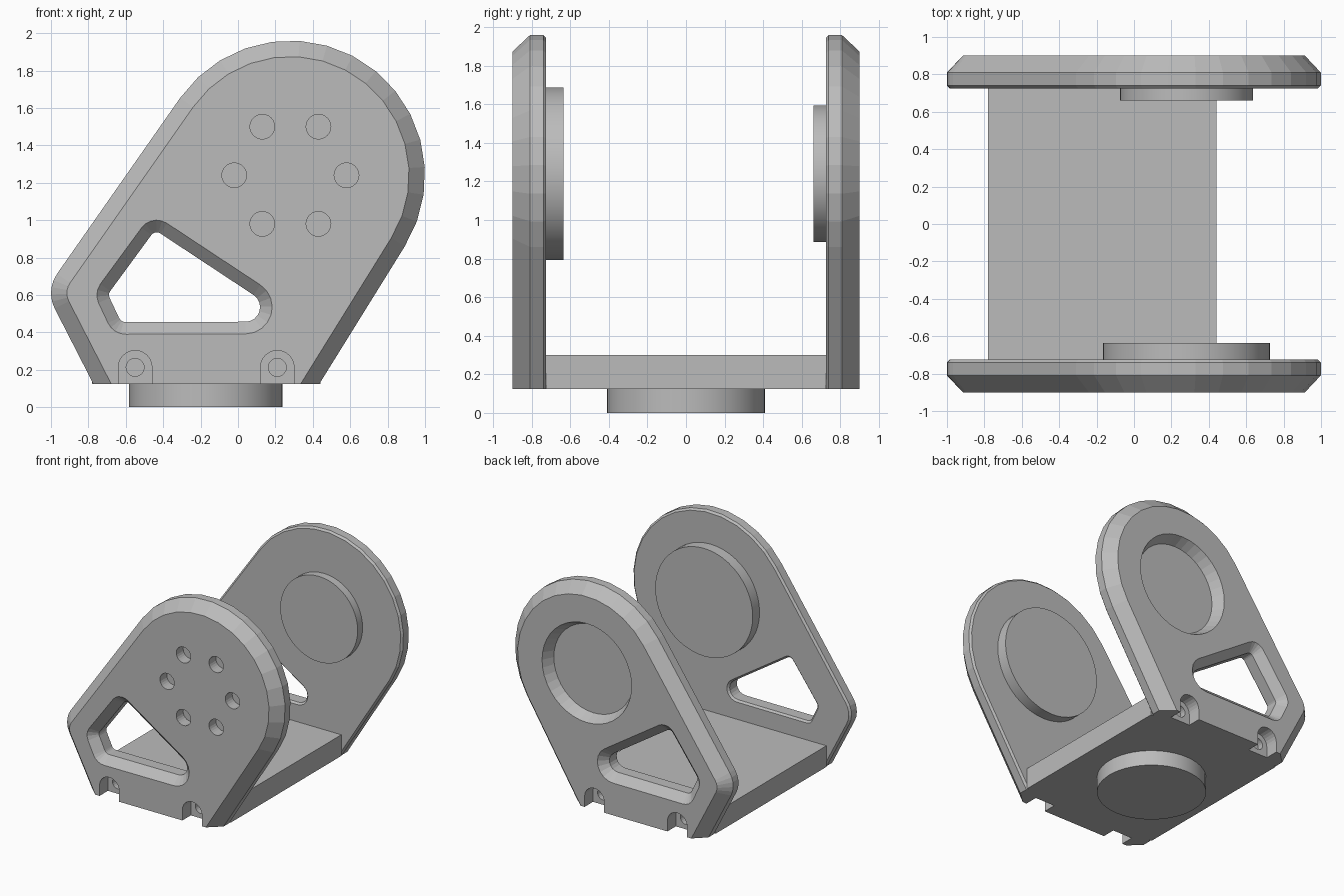
import bpy, bmesh, math
from math import cos, sin, pi

cube = bpy.data.objects.get("Cube")
if cube:
    bpy.data.objects.remove(cube, do_unlink=True)

grey = bpy.data.materials.new("plain_grey")
grey.use_nodes = True
COLOUR = (0.5, 0.5, 0.5, 1)
grey.diffuse_color = COLOUR
grey.node_tree.nodes["Principled BSDF"].inputs["Base Color"].default_value = COLOUR


def hull(circles, grow=0.0, step=11.5):
    """Counter-clockwise outline (x, z) wrapped around circles (x, z, radius)."""
    n = len(circles)
    if n == 1:
        x, z, r = circles[0]
        count = round(360 / step)
        return [(x + (r + grow) * cos(2 * pi * i / count),
                 z + (r + grow) * sin(2 * pi * i / count)) for i in range(count)]
    normals = []
    for i in range(n):
        (x1, z1, r1), (x2, z2, r2) = circles[i], circles[(i + 1) % n]
        dx, dz = x2 - x1, z2 - z1
        normals.append(math.atan2(dz, dx) - math.acos((r1 - r2) / math.hypot(dx, dz)))
    points = []
    for i, (x, z, r) in enumerate(circles):
        start = normals[i - 1]
        span = (normals[i] - start) % (2 * pi)
        count = max(2, round(math.degrees(span) / step))
        for k in range(count + 1):
            a = start + span * k / count
            points.append((x + (r + grow) * cos(a), z + (r + grow) * sin(a)))
    return points


def loft(name, circles, layers, side=1, step=11.5):
    """Solid through outlines at layers of (y, grow), capped at both ends."""
    bm = bmesh.new()
    rings = [[bm.verts.new((x, y * side, z)) for x, z in hull(circles, g, step)]
             for y, g in layers]
    for a, b in zip(rings, rings[1:]):
        for i in range(len(a)):
            j = (i + 1) % len(a)
            bm.faces.new((a[i], a[j], b[j], b[i]))
    bm.faces.new(rings[0])
    bm.faces.new(rings[-1])
    bmesh.ops.recalc_face_normals(bm, faces=bm.faces)
    mesh = bpy.data.meshes.new(name)
    bm.to_mesh(mesh)
    bm.free()
    mesh.materials.append(grey)
    obj = bpy.data.objects.new(name, mesh)
    bpy.context.collection.objects.link(obj)
    return obj


def box(name, x, y, z):
    bpy.ops.mesh.primitive_cube_add(size=1, location=[sum(r) / 2 for r in (x, y, z)])
    obj = bpy.context.object
    obj.name = name
    obj.scale = [r[1] - r[0] for r in (x, y, z)]
    bpy.ops.object.transform_apply(location=True, rotation=False, scale=True)
    obj.data.materials.append(grey)
    return obj


def activate(obj):
    bpy.ops.object.select_all(action='DESELECT')
    obj.select_set(True)
    bpy.context.view_layer.objects.active = obj


def cut(obj, cutter):
    cutter.hide_render = True
    activate(obj)
    mod = obj.modifiers.new("cut", 'BOOLEAN')
    mod.operation = 'DIFFERENCE'
    mod.solver = 'EXACT'
    mod.object = cutter
    bpy.ops.object.modifier_apply(modifier=mod.name)
    bpy.data.objects.remove(cutter, do_unlink=True)


def smooth(obj):
    activate(obj)
    bpy.ops.object.shade_smooth_by_angle(angle=math.radians(30))


PIVOT = (0.28, 1.24)
OUTLINE = [(*PIVOT, 0.72), (-0.82, 0.61, 0.18), (-0.41, -0.19, 0.18), (0.06, -0.10, 0.2)]
WINDOW = [(-0.435, 0.9, 0.035), (-0.655, 0.6, 0.035), (-0.6, 0.495, 0.04), (0.04, 0.535, 0.078)]
BOTTOM = 0.125


def side_plate(name, side):
    # Bevelled plate with a flat foot
    plate = loft(name, OUTLINE, [(0.9, -0.085), (0.81, 0), (0.74, 0), (0.725, -0.015)], side)
    cut(plate, box("foot_cutter", (-2, 2), (-2, 2), (-1, BOTTOM)))
    # Chamfered window
    cut(plate, loft("window_cutter", WINDOW, [(0.95, 0.115), (0.835, 0), (0.74, 0), (0.7, 0.04)],
                    side, 18))
    # Arched screw notches along the foot
    for x in (-0.55, 0.21):
        cut(plate, loft("notch_cutter", [(x, 0.213, 0.09), (x, -0.2, 0.09)],
                        [(0.95, 0), (0.79, 0)], side, 15))
        cut(plate, loft("screw_cutter", [(x, 0.213, 0.048)], [(0.85, 0), (0.74, 0)], side, 18))
    return plate


front_plate = side_plate("front_plate", -1)
back_plate = side_plate("back_plate", 1)

# Ring of six bolt holes in the front plate
for i in range(6):
    a = i * pi / 3
    hole = (PIVOT[0] + 0.3 * cos(a), PIVOT[1] + 0.3 * sin(a), 0.066)
    cut(front_plate, loft("bolt_cutter", [hole], [(0.95, 0), (0.81, 0)], -1, 15))

# Tapered round pocket in the back plate
cut(back_plate, loft("pocket_cutter", [(*PIVOT, 0.365)], [(0.95, 0.07), (0.81, 0)], 1, 9))

# Round bosses on the inner faces
smooth(loft("front_boss", [(*PIVOT, 0.447)], [(0.73, 0), (0.635, 0)], -1, 7.5))
smooth(loft("back_boss", [(*PIVOT, 0.355)], [(0.73, 0), (0.66, 0)], 1, 7.5))

# Base slab and the round foot below it
box("base_slab", (-0.78, 0.44), (-0.725, 0.725), (BOTTOM, 0.3))
bpy.ops.mesh.primitive_cylinder_add(vertices=48, radius=0.41, depth=BOTTOM + 0.01,
                                    location=(-0.172, 0, (BOTTOM + 0.01) / 2))
foot = bpy.context.object
foot.name = "base_foot"
foot.data.materials.append(grey)
smooth(foot)
